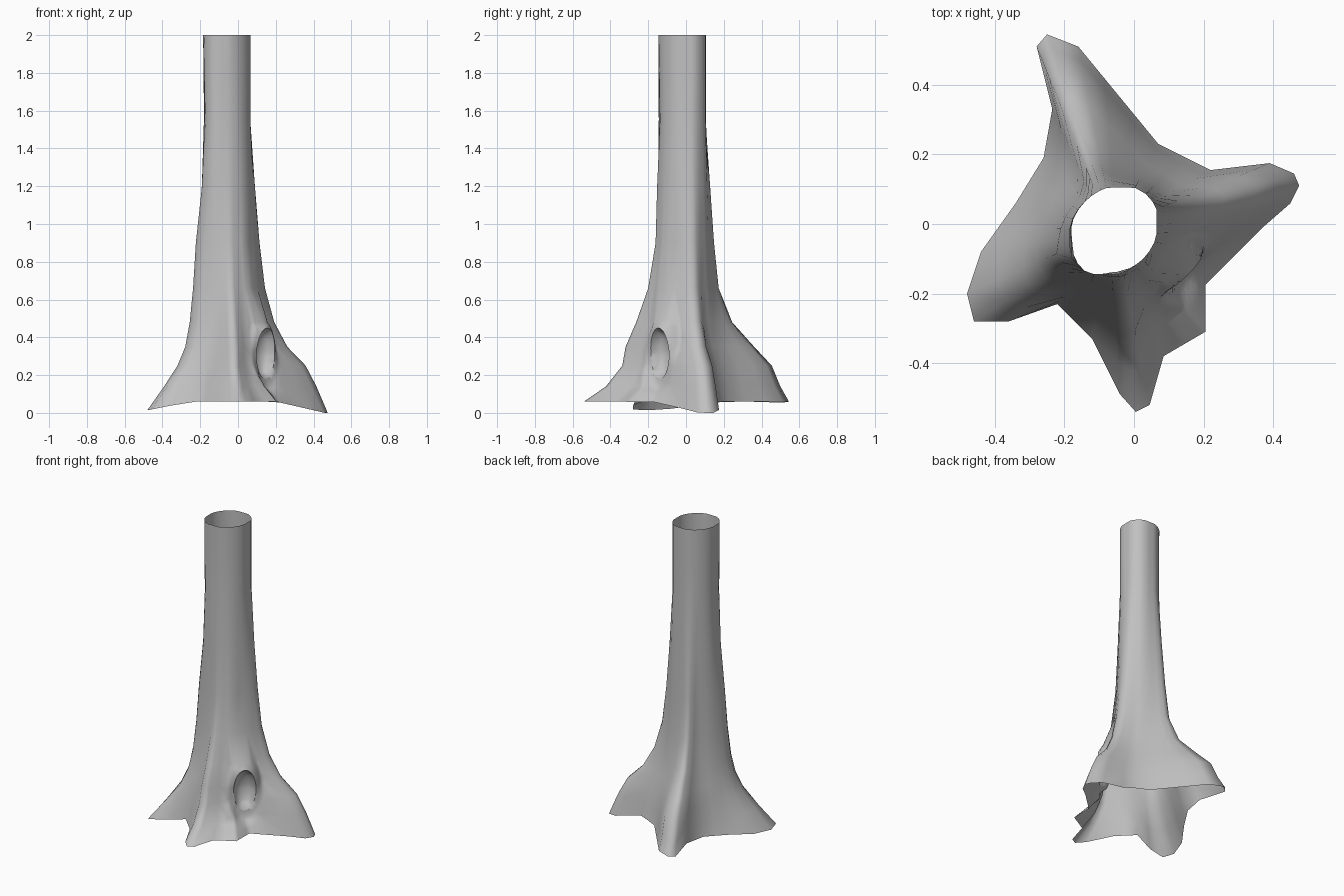
import bpy, bmesh, math
from mathutils import Vector

cube = bpy.data.objects.get("Cube")
if cube:
    bpy.data.objects.remove(cube, do_unlink=True)

bark = bpy.data.materials.new("grey bark")
bark.use_nodes = True
GREY = (0.53, 0.53, 0.53, 1)
bark.diffuse_color = GREY
bark.node_tree.nodes["Principled BSDF"].inputs["Base Color"].default_value = GREY

CENTRE = Vector((-0.06, -0.02))
LONG, SHORT, HALF = 0.142, 0.118, 0.125   # trunk radii on the diagonals, half width
ALONG = Vector((1, 1)).normalized()
ACROSS = Vector((-1, 1)).normalized()

# Outline of the root flare on the ground, clockwise from the back root
outline = [Vector(p) for p in (
    (-.28, .51), (-.25, .545), (-.16, .51), (.07, .23), (.22, .155),
    (.39, .175), (.46, .145), (.475, .11), (.45, .06), (.37, -.01),
    (.205, -.175), (.205, -.31), (.085, -.38), (.045, -.52), (.005, -.54),
    (-.04, -.49), (-.12, -.33), (-.22, -.23), (-.36, -.28), (-.46, -.28),
    (-.48, -.2), (-.44, -.08), (-.34, .06), (-.26, .19), (-.235, .33))]
outline.reverse()

# How far each side has spread from trunk to root, at each height
heights = [2, 1.8, 1.55, 1.2, .9, .66, .48, .35, .25, .14, 0]
spread = [
    (15, [0, 0, 0, .06, .12, .19, .31, .48, .72, .86, 1]),       # left root
    (108, [0, 0, 0, .06, .11, .17, .33, .59, .8, .9, 1]),        # back root
    (203, [0, -.02, -.03, .02, .13, .18, .24, .32, .46, .7, 1]), # right root
    (216, [0, 0, -.02, .02, .08, .13, .19, .28, .42, .69, 1]),   # its front edge
    (235, [0, 0, 0, .02, .06, .15, .32, .58, .85, .95, 1]),      # valley
    (278, [0, -.01, -.02, .02, .04, .14, .3, .44, .48, .7, 1]),  # front root
    (315, [0, 0, 0, .05, .1, .2, .31, .42, .48, .63, 1]),        # knot side
]


def angle_of(p):
    d = p - CENTRE
    return math.degrees(math.atan2(d.y, d.x)) % 360


def spread_at(angle, level):
    stops = spread + [(spread[0][0] + 360, spread[0][1])]
    if angle < stops[0][0]:
        angle += 360
    for (a, ta), (b, tb) in zip(stops, stops[1:]):
        if a <= angle <= b:
            f = (angle - a) / (b - a)
            return ta[level] * (1 - f) + tb[level] * f


# Split wide gaps so the trunk stays round
columns = []
for p, q in zip(outline, outline[1:] + outline[:1]):
    gap = (angle_of(q) - angle_of(p)) % 360
    parts = max(1, math.ceil(gap / 19))
    columns += [p.lerp(q, i / parts) for i in range(parts)]
n = len(columns)

# Even out the column spacing round the trunk, so root ridges broaden upward
angles = [angle_of(p) for p in columns]
trunk_angles = [a if i == 0 or a >= angles[0] else a + 360
                for i, a in enumerate(angles)]
for _ in range(4):
    before = [trunk_angles[-1] - 360] + trunk_angles[:-1]
    after = trunk_angles[1:] + [trunk_angles[0] + 360]
    trunk_angles = [(a + 2 * b + c) / 4
                    for a, b, c in zip(before, trunk_angles, after)]


def trunk_point(degrees):
    d = Vector((math.cos(math.radians(degrees)), math.sin(math.radians(degrees))))
    d /= math.hypot(d.dot(ALONG) / LONG, d.dot(ACROSS) / SHORT)
    return CENTRE + Vector([max(-HALF, min(HALF, c)) for c in d])


# Loft the trunk into the roots
bm = bmesh.new()
rings = []
for level, z in enumerate(heights):
    ring = []
    for base, a, trunk_a in zip(columns, angles, trunk_angles):
        top = trunk_point(trunk_a)
        p = top + (base - top) * spread_at(a, level)
        ground = .06 - .06 * min(1, max(0, (base.x - .2) / .26, (-base.x - .25) / .3))
        ring.append(bm.verts.new((p.x, p.y, z if z else ground)))
    rings.append(ring)
for upper, lower in zip(rings, rings[1:]):
    for i in range(n):
        j = (i + 1) % n
        bm.faces.new((lower[i], lower[j], upper[j], upper[i]))

# Knot hollow: refine the bark there, then press in an oval
KNOT = Vector((.14, -.132, .315))
OUT = Vector((1, -1, 0)).normalized()
SIDE = Vector((1, 1, 0)).normalized()


def knot_coords(co):
    d = co - KNOT
    return d.dot(SIDE) / .068, d.z / .135, d.dot(OUT)


def near_knot(face):
    u, v, w = knot_coords(face.calc_center_median())
    return abs(u) < 1.8 and abs(v) < 1.7 and abs(w) < .15


edges = {e for f in bm.faces if near_knot(f) for e in f.edges}
bmesh.ops.subdivide_edges(bm, edges=list(edges), cuts=5, use_grid_fill=True)
for v in bm.verts:
    u, h, w = knot_coords(v.co)
    d = math.hypot(u, h)
    if abs(w) > .12 or d > 1.6:
        continue
    rim = .008 + .012 * max(0, h)     # lip overhangs at the top
    if d > 1.2:                       # bark swelling towards the rim
        v.co += OUT * (rim - w) * (1.6 - d) / .5
    elif d > .86:                     # crisp rim
        v.co += SIDE * .068 * u * (1 / d - 1) + OUT * (rim - w)
        v.co.z += .135 * h * (1 / d - 1)
    else:                             # bowl
        v.co += OUT * (rim - w - .06 * math.sqrt(1 - d * d))

bmesh.ops.recalc_face_normals(bm, faces=bm.faces[:])
mesh = bpy.data.meshes.new("tree_trunk")
bm.to_mesh(mesh)
bm.free()
mesh.materials.append(bark)
trunk = bpy.data.objects.new("tree_trunk", mesh)
bpy.context.collection.objects.link(trunk)
bpy.context.view_layer.objects.active = trunk
trunk.select_set(True)
bpy.ops.object.shade_smooth_by_angle(angle=math.radians(70))
